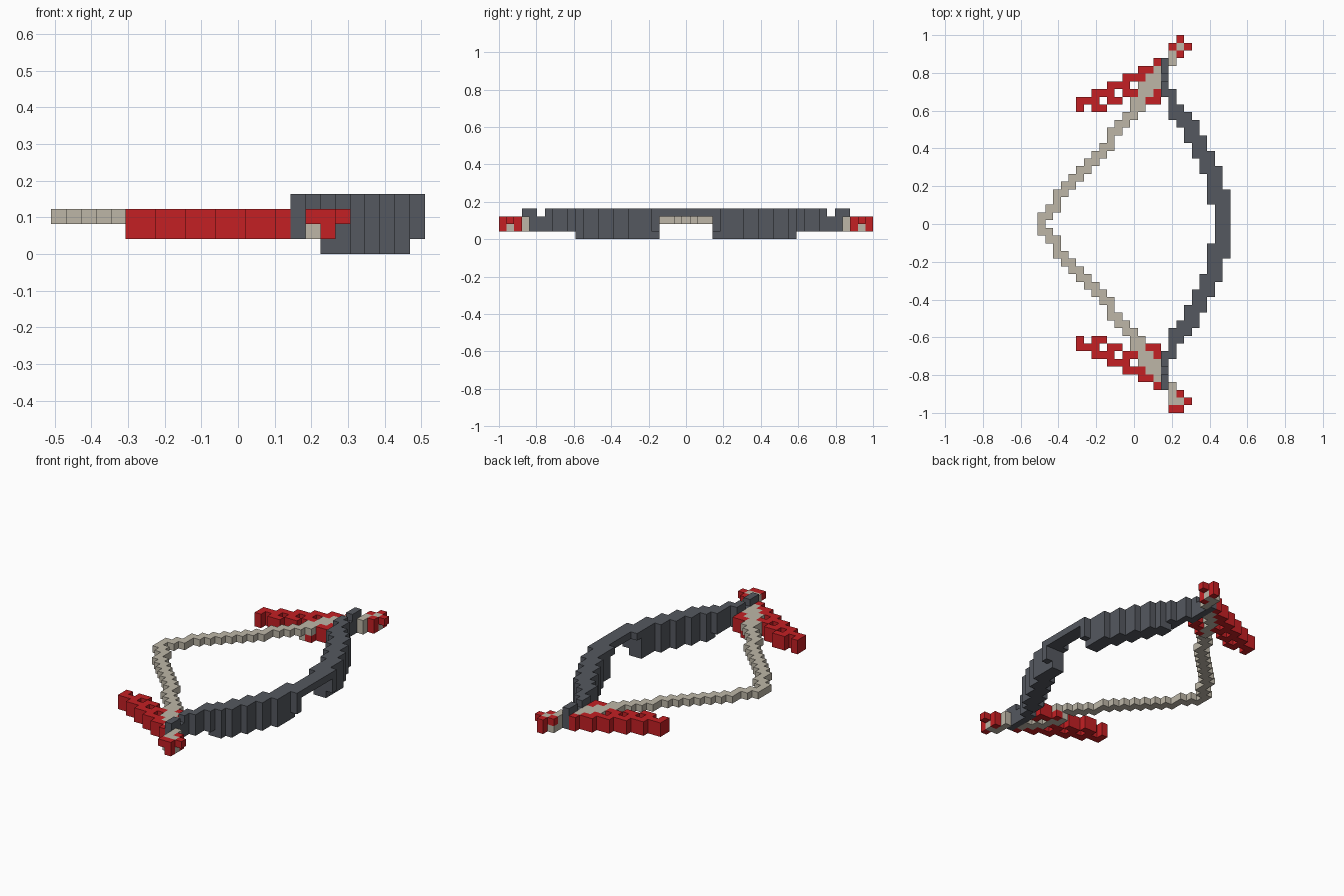
import bpy, bmesh
from mathutils import Vector

cube = bpy.data.objects.get("Cube")
if cube:
    bpy.data.objects.remove(cube, do_unlink=True)

V = 2 / 49      # block size
cells = {}      # (i, j, k) -> part name


def put(part, i, j, layers):
    """Place a stack of blocks on both the +y and -y halves."""
    for k in layers:
        cells[(i, j, k)] = part
        cells[(i, -j, k)] = part


def staircase(a, b):
    """Edge-connected blocks from a to b."""
    (x, y), (x1, y1) = a, b
    dx, dy = x1 - x, y1 - y
    out = [(x, y)]
    while (x, y) != (x1, y1):
        tx = (x + 1 - a[0] - 0.5) / dx if x < x1 else 9
        ty = (y + 1 - a[1] - 0.5) / dy if y < y1 else 9
        if ty <= tx:
            y += 1
        else:
            x += 1
        out.append((x, y))
    return out


# Feather vanes: a stepped outer edge, a toothed middle and an inner edge
for i in range(-7, 4):
    edge = 16 + (i + 7) // 2
    put("feathers", i, edge, (1, 2))
    if i % 2:
        put("feathers", i, edge - 1, (1, 2))
    if -5 <= i <= 0:
        put("feathers", i, edge - 2, (1, 2))
for i, j in ((1, 15), (2, 16), (3, 16), (3, 17)):
    put("feathers", i, j, (1, 2))

# String: one block thick, bent back to the nocking point
path = [(-12, 0), (-10, 3), (-5, 8), (0, 15)]
for a, b in zip(path, path[1:]):
    for i, j in staircase(a, b):
        put("string", i, j, (2,))
cells[(-12, -1, 2)] = "string"

# Shafts crossing the feathers and passing the bow tips
for i, j in staircase((0, 15), (3, 20)):
    put("shafts", i, j, (1, 2))
    put("shafts", i, j - 1, (2,))
for j in (21, 22, 23):
    put("shafts", 5, j, (1, 2))
put("shafts", 6, 23, (1, 2))

# Red tassels on the limb tips
for i, j, layers in ((6, 24, (1, 2)), (5, 23, (2,)), (7, 23, (2,)), (6, 22, (1, 2))):
    put("tassels", i, j, layers)
cells[(5, -24, 2)] = "tassels"
cells[(5, -23, 2)] = "shafts"

# Bow: column runs, thin at the grip and deepest along the limbs
runs = {4: (17, 21), 5: (14, 17), 6: (13, 15), 7: (11, 14), 8: (9, 13),
        9: (7, 11), 10: (3, 9), 11: (0, 7), 12: (0, 4)}
for i, (low, high) in runs.items():
    for j in range(low, high + 1):
        if j < 4:
            layers = (3,)
        elif j <= 14 and 6 <= i <= 11:
            layers = range(4)
        elif j == 19:
            layers = (1, 2)
        else:
            layers = (1, 2, 3)
        put("bow", i, j, layers)

# Materials
colours = {"charcoal": (0.09, 0.098, 0.115), "cream": (0.51, 0.47, 0.39),
           "red": (0.55, 0.014, 0.017)}
materials = {}
for name, rgb in colours.items():
    mat = bpy.data.materials.new(name)
    mat.use_nodes = True
    mat.diffuse_color = (*rgb, 1)
    mat.node_tree.nodes["Principled BSDF"].inputs["Base Color"].default_value = (*rgb, 1)
    materials[name] = mat

# Meshes: only the exposed block faces
parts = {"bow": "charcoal", "string": "cream", "shafts": "cream",
         "feathers": "red", "tassels": "red"}
for part, colour in parts.items():
    bm = bmesh.new()
    for cell in [c for c, p in cells.items() if p == part]:
        centre = Vector((cell[0], cell[1], cell[2] + 0.5)) * V
        for axis in range(3):
            for sign in (-1, 1):
                n = Vector((0, 0, 0))
                n[axis] = sign
                if tuple(int(c + d) for c, d in zip(cell, n)) in cells:
                    continue
                u = Vector((0, 0, 0))
                u[(axis + 1) % 3] = 1
                w = n.cross(u)
                corners = (-u - w, u - w, u + w, w - u)
                bm.faces.new([bm.verts.new(centre + (n + c) * V / 2) for c in corners])
    bmesh.ops.remove_doubles(bm, verts=bm.verts, dist=V / 100)
    mesh = bpy.data.meshes.new(part)
    bm.to_mesh(mesh)
    bm.free()
    mesh.materials.append(materials[colour])
    bpy.context.collection.objects.link(bpy.data.objects.new(part, mesh))
